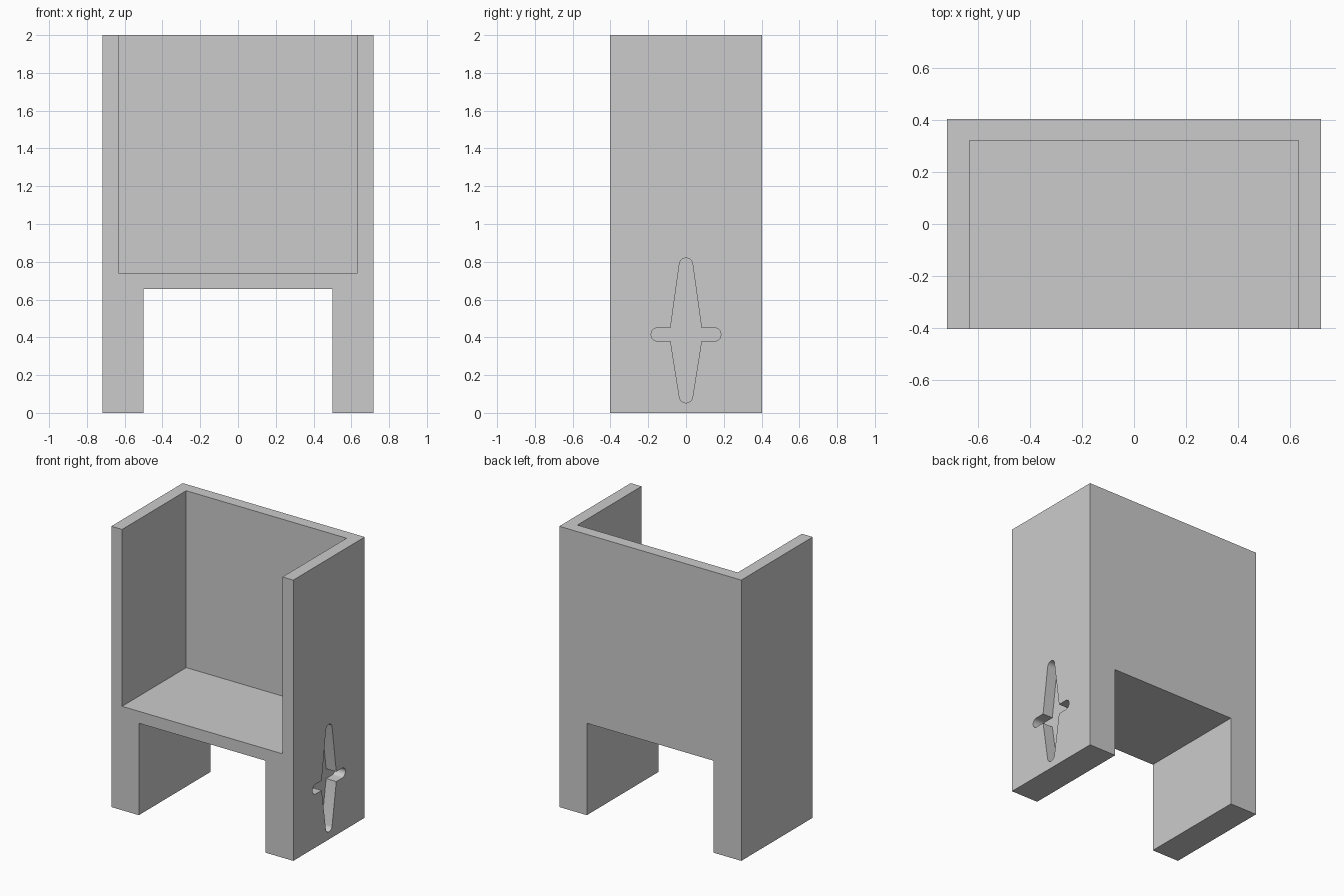
import bpy, bmesh, math

if "Cube" in bpy.data.objects:
    bpy.data.objects.remove(bpy.data.objects["Cube"])

W, D, H = 0.717, 0.402, 2.0          # half width, half depth, height
INNER, LEG = 0.632, 0.50             # half widths of seat space and leg opening
SEAT_TOP, SEAT_BOTTOM = 0.74, 0.655
BACK_Y = 0.32
RECESS = 0.08                        # depth of the star recess


def make_object(name, bm):
    bmesh.ops.recalc_face_normals(bm, faces=bm.faces)
    mesh = bpy.data.meshes.new(name)
    bm.to_mesh(mesh)
    bm.free()
    obj = bpy.data.objects.new(name, mesh)
    bpy.context.collection.objects.link(obj)
    return obj


def box(name, lo, hi):
    bm = bmesh.new()
    bmesh.ops.create_cube(bm, size=1)
    for v in bm.verts:
        v.co = [lo[i] + (v.co[i] + 0.5) * (hi[i] - lo[i]) for i in range(3)]
    return make_object(name, bm)


def arc(cy, cz, r, start, end, steps=10):
    angles = [math.radians(start + (end - start) * i / steps) for i in range(steps + 1)]
    return [(cy + r * math.cos(a), cz + r * math.sin(a)) for a in angles]


def carve(target, cutter):
    cutter.hide_render = True
    mod = target.modifiers.new(cutter.name, 'BOOLEAN')
    mod.operation = 'DIFFERENCE'
    mod.solver = 'EXACT'
    mod.object = cutter
    bpy.context.view_layer.objects.active = target
    bpy.ops.object.modifier_apply(modifier=mod.name)
    bpy.data.objects.remove(cutter)


# Chair block with seat space and leg opening carved out
chair = box("chair_body", (-W, -D, 0), (W, D, H))
carve(chair, box("seat_space", (-INNER, -D - 0.2, SEAT_TOP), (INNER, BACK_Y, H + 0.2)))
carve(chair, box("leg_opening", (-LEG, -D - 0.2, -0.2), (LEG, D + 0.2, SEAT_BOTTOM)))

# Rounded four-point star recess in the right side (profile in y, z)
profile = arc(0.15, 0.415, 0.035, -90, 90)
profile += [(0.082, 0.45)] + arc(0, 0.785, 0.035, 8, 172) + [(-0.082, 0.45)]
profile += arc(-0.15, 0.415, 0.035, 90, 270)
profile += [(-0.082, 0.38)] + arc(0, 0.088, 0.035, 188, 352) + [(0.082, 0.38)]

bm = bmesh.new()
face = bm.faces.new([bm.verts.new((W - RECESS, y, z)) for y, z in profile])
extruded = bmesh.ops.extrude_face_region(bm, geom=[face])["geom"]
bmesh.ops.translate(bm, vec=(RECESS + 0.2, 0, 0),
                    verts=[g for g in extruded if isinstance(g, bmesh.types.BMVert)])
carve(chair, make_object("star_recess", bm))

# Smooth the rounded star tips, keep all other edges sharp
bpy.ops.object.select_all(action='DESELECT')
chair.select_set(True)
bpy.context.view_layer.objects.active = chair
bpy.ops.object.shade_smooth_by_angle(angle=math.radians(30))
